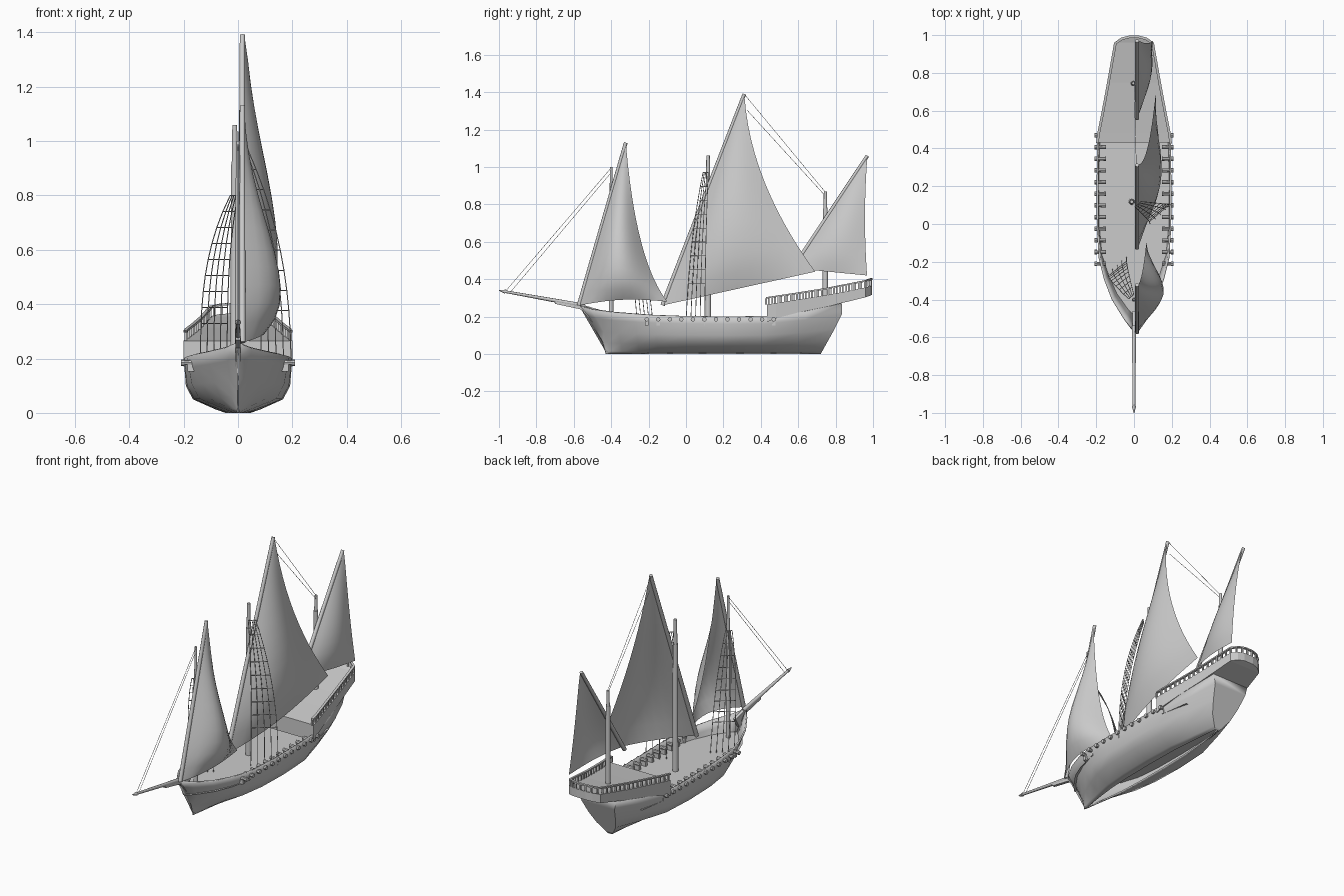
import bpy, bmesh, math
from mathutils import Vector

if "Cube" in bpy.data.objects:
    bpy.data.objects.remove(bpy.data.objects["Cube"])


def finish(name, bm, smooth=None):
    bmesh.ops.recalc_face_normals(bm, faces=bm.faces[:])
    me = bpy.data.meshes.new(name)
    bm.to_mesh(me)
    bm.free()
    ob = bpy.data.objects.new(name, me)
    bpy.context.collection.objects.link(ob)
    if smooth:
        bpy.ops.object.select_all(action='DESELECT')
        ob.select_set(True)
        bpy.context.view_layer.objects.active = ob
        bpy.ops.object.shade_smooth_by_angle(angle=math.radians(smooth))
    return ob


def rod(bm, a, b, r1, r2=None, seg=10):
    a, b = Vector(a), Vector(b)
    d = b - a
    m = d.to_track_quat('Z', 'Y').to_matrix().to_4x4()
    m.translation = (a + b) / 2
    bmesh.ops.create_cone(bm, cap_ends=True, segments=seg, radius1=r1,
                          radius2=r1 if r2 is None else r2, depth=d.length, matrix=m)


def box(bm, c, s):
    vs = bmesh.ops.create_cube(bm, size=1)['verts']
    for v in vs:
        v.co = Vector(c) + Vector([v.co[i] * s[i] for i in range(3)])


def skin(bm, rows):
    """Bridge rows of points into a grid of quads."""
    g = [[bm.verts.new(p) for p in r] for r in rows]
    for r, s in zip(g, g[1:]):
        for i in range(len(r) - 1):
            bm.faces.new((r[i], r[i + 1], s[i + 1], s[i]))
    return g


def lerp(a, b, t):
    return a + (b - a) * t


# hull: stations of (y at top, y at keel, half width, top z, bilge sharpness)
stations = [(-.57, -.43, .004, .255, 1), (-.51, -.405, .05, .238, .9), (-.40, -.34, .118, .223, .75),
            (-.29, -.25, .160, .215, .5), (-.18, -.15, .187, .208, .25), (-.02, 0, .197, .203, .1),
            (.2, .2, .198, .200, .05), (.43, .40, .195, .202, .15), (.64, .57, .163, .228, .45),
            (.835, .72, .122, .268, .8)]
levels = [(0, .24), (.06, .42), (.25, .86), (.5, .985), (.8, 1), (1, 1)]


def hull_pt(st, f, w, side):
    yt, yb, hw, zt, sharp = st
    k = lerp(w, w * (.35 + .65 * f), sharp)
    s = f ** 1.6 if yt < 0 else min(1, f * 1.3)
    return (side * hw * k, lerp(yb, yt, s), zt * f)


# two sides, open along the bottom, closed by bow and transom faces
bm = bmesh.new()
port, starboard = [skin(bm, [[hull_pt(s, f, w, side) for f, w in levels] for s in stations])
                   for side in (-1, 1)]
for e in (0, -1):
    bm.faces.new(port[e] + starboard[e][::-1])
hull = finish("hull", bm, 40)
sol = hull.modifiers.new("planking", 'SOLIDIFY')
sol.thickness = .009
sol.offset = -1

# main deck
bm = bmesh.new()
skin(bm, [[(-s[2] * .96, y, .152), (s[2] * .96, y, .152)]
          for s in stations[:9] for y in [lerp(s[1], s[0], .6) if s[0] < 0 else s[0]]])
finish("main_deck", bm)

# stern castle: (y, half width, bottom z, top z)
castle = [(.432, .2, .17, .265), (.48, .194, .19, .272), (.6, .170, .222, .29), (.75, .142, .252, .314),
          (.96, .105, .303, .355), (.985, .07, .312, .363), (.995, .03, .316, .366)]
bm = bmesh.new()
g = skin(bm, [[(-w, y, b), (w, y, b), (w, y, t), (-w, y, t), (-w, y, b)] for y, w, b, t in castle])
bm.faces.new(g[0][:4])
bm.faces.new(g[-1][:4])
bmesh.ops.remove_doubles(bm, verts=bm.verts[:], dist=1e-5)
finish("stern_castle", bm)

# castle railing: posts and handrail following the outline
path = [Vector((w - .006, y - .004, t)) for y, w, b, t in castle]
path = path + [Vector((-p.x, p.y, p.z)) for p in reversed(path)]
bm = bmesh.new()
left = 0
for a, b in zip(path, path[1:]):
    d = b - a
    while left < d.length:
        p = a + d.normalized() * left
        box(bm, p + Vector((0, 0, .016)), (.009, .009, .034))
        left += .034
    left -= d.length
n = []
for i, p in enumerate(path):
    d = path[min(i + 1, len(path) - 1)] - path[max(i - 1, 0)]
    n.append(Vector((d.y, -d.x, 0)).normalized() * .007)
up, lo = Vector((0, 0, .039)), Vector((0, 0, .031))
g = skin(bm, [[p + o + lo, p - o + lo, p - o + up, p + o + up, p + o + lo] for p, o in zip(path, n)])
finish("stern_railing", bm)

# beak under the bowsprit
bm = bmesh.new()
prof = [(-.70, .268), (-.70, .284), (-.57, .268), (-.46, .236), (-.50, .17), (-.56, .238)]
f = bm.faces.new([bm.verts.new((-.009, y, z)) for y, z in prof])
ex = bmesh.ops.extrude_face_region(bm, geom=[f])['geom']
bmesh.ops.translate(bm, vec=(.018, 0, 0), verts=[v for v in ex if isinstance(v, bmesh.types.BMVert)])
finish("beak", bm)

bm = bmesh.new()
rod(bm, (0, -.54, .257), (0, -.975, .335), .012, .007)
rod(bm, (0, -.965, .333), (0, -1, .34), .011, .002)
finish("bowsprit", bm, 40)

# masts
for name, x, y, z0, z1, r in [("fore_mast", 0, -.4, .15, 1.0, .012), ("main_mast", -.012, .118, .15, 1.06, .017),
                              ("mizzen_mast", -.004, .745, .3, .87, .015)]:
    bm = bmesh.new()
    zm = lerp(z0, z1, .84)
    rod(bm, (x, y, z0), (x, y, zm), r, r * .85)
    rod(bm, (x, y, zm - .01), (x, y, z1), r * .7, r * .55)
    finish(name, bm, 40)

# lateen yards and bellied sails: foot, peak, clew (y,z), leech middle, clew x, belly, yard start
rigs = [("fore", (-.572, .26), (-.322, 1.13), (-.1, .28), (-.24, .60), .065, .165, 0, .02),
        ("main", (-.125, .26), (.312, 1.39), (.69, .44), (.42, .92), .115, .12, 0, 0),
        ("mizzen", (.56, .44), (.97, 1.06), (.968, .42), (.957, .74), .10, .055, .03, 0)]
for name, foot, peak, clew, mid, cx, belly, u0, arch in rigs:
    F, P, C, M = [Vector((0, *q)) for q in (foot, peak, clew, mid)]
    X = Vector((.016, 0, 0))
    bm = bmesh.new()
    rod(bm, F + X, P + X, .012, .010)
    finish(name + "_yard", bm, 40)
    ctl = 2 * M - (C + P) / 2
    bm = bmesh.new()
    N, rows = 12, []
    for i in range(N + 1):
        u = i / N * .985
        yard = F.lerp(P, u0 + (1 - u0) * u)
        leech = C * (1 - u) ** 2 + ctl * (2 * u * (1 - u)) + P * u * u
        row = []
        for j in range(11):
            v = j / 10
            p = yard.lerp(leech, v)
            p.x = .022 + (cx - .022) * v * (1 - u) ** .8 + belly * math.sin(math.pi * v ** .85) \
                * math.sin(math.pi * (.05 + .95 * u) ** .75) * (1 - u) ** .9
            p.z += arch * math.sin(math.pi * v) * (1 - u)
            row.append(p)
        rows.append(row)
    skin(bm, rows)
    finish(name + "_sail", bm, 60)

# rope nets, hanging from each mast down to one side
nets = [("main_shroud", (.195, .10, .153), (.085, .0, .153), (.02, .105, .97), 2.3),
        ("fore_shroud", (-.138, -.26, .153), (-.04, -.175, .153), (-.015, -.385, .80), 3)]
for name, a, b, top, bend in nets:
    A, B, T = Vector(a), Vector(b), Vector(top)
    bm = bmesh.new()
    ropes = []
    for i in range(5):
        base = A.lerp(B, i / 4)
        tip = T + (base - A.lerp(B, .5)) * .28
        line = []
        for k in range(12):
            t = k / 11
            w = t ** bend
            line.append(Vector((lerp(base.x, tip.x, w), lerp(base.y, tip.y, lerp(t, w, .65)), lerp(A.z, T.z, t))))
        ropes.append(line)
    for line in ropes:
        for p, q in zip(line, line[1:]):
            rod(bm, p, q, .002, seg=5)
    for k in range(3, 12):
        for p, q in zip(ropes, ropes[1:]):
            rod(bm, p[k], q[k], .002, seg=5)
    finish(name, bm)

# stays
bm = bmesh.new()
for o in (0, 1):
    rod(bm, (0, -.4, .995 - .025 * o), (0, -.965 + .03 * o, .335), .0012, seg=5)
    rod(bm, (0, .745, .865 - .02 * o), (.012, .315 + .01 * o, 1.385 - .08 * o), .0012, seg=5)
finish("stays", bm)

# cannons with carriages on both sides
bm = bmesh.new()
for s in (-1, 1):
    for i in range(12):
        y = -.21 + .0617 * i
        rod(bm, (s * .147, y, .185), (s * .198, y, .185), .011, .009, 8)
        rod(bm, (s * .196, y, .185), (s * .209, y, .185), .012, .012, 8)
        box(bm, (s * .167, y, .165), (.036, .018, .026))
finish("cannons", bm, 40)
